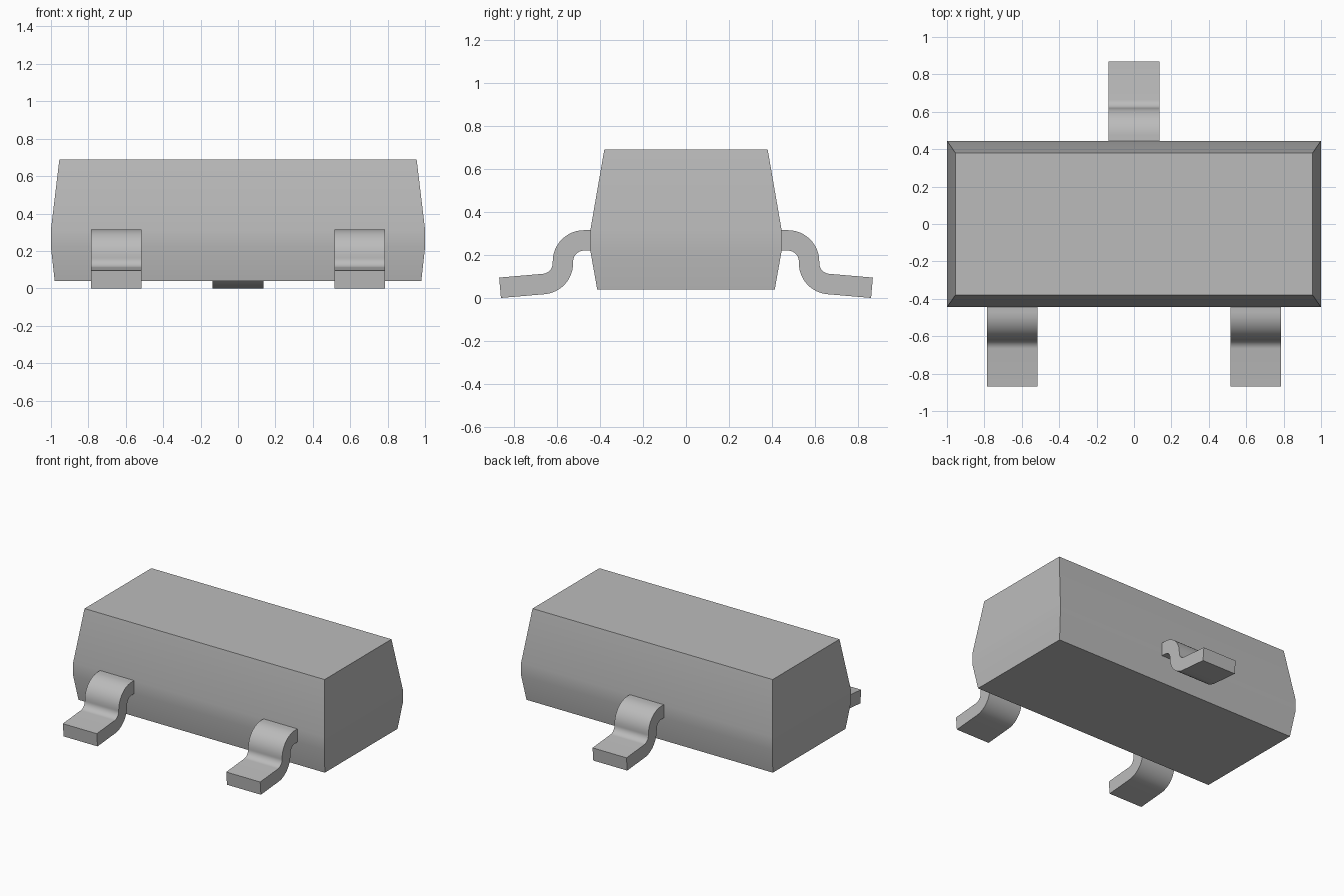
import bpy, bmesh
from math import sin, cos, radians
from mathutils import Vector

cube = bpy.data.objects.get("Cube")
if cube:
    bpy.data.objects.remove(cube, do_unlink=True)

grey = bpy.data.materials.new("neutral grey")
grey.use_nodes = True
colour = (0.5, 0.5, 0.5, 1)
grey.diffuse_color = colour
grey.node_tree.nodes["Principled BSDF"].inputs["Base Color"].default_value = colour


def finish(name, bm):
    bmesh.ops.recalc_face_normals(bm, faces=bm.faces)
    mesh = bpy.data.meshes.new(name)
    bm.to_mesh(mesh)
    bm.free()
    mesh.materials.append(grey)
    obj = bpy.data.objects.new(name, mesh)
    bpy.context.collection.objects.link(obj)
    bpy.ops.object.select_all(action='DESELECT')
    obj.select_set(True)
    bpy.context.view_layer.objects.active = obj
    bpy.ops.object.shade_smooth_by_angle(angle=radians(30))
    return obj


# Moulded body: stacked rectangles, tapering above and below the lead line
def make_body():
    levels = [(0.04, 0.98, 0.413), (0.22, 1.0, 0.445),
              (0.315, 1.0, 0.445), (0.69, 0.955, 0.38)]
    bm = bmesh.new()
    rings = [[bm.verts.new((sx * hx, sy * hy, z))
              for sx, sy in ((-1, -1), (1, -1), (1, 1), (-1, 1))]
             for z, hx, hy in levels]
    for low, high in zip(rings, rings[1:]):
        for i in range(4):
            j = (i + 1) % 4
            bm.faces.new((low[i], low[j], high[j], high[i]))
    bm.faces.new(rings[0])
    bm.faces.new(rings[-1])
    finish("body", bm)


# Bent lead: a constant-thickness strip following two arcs
def lead_profile(thickness=0.095, radius=0.0975, steps=12):
    line = [(Vector((0.42, 0.2675)), Vector((0, 1)))]
    for i in range(steps + 1):
        a = radians(90 - 90 * i / steps)
        n = Vector((cos(a), sin(a)))
        line.append((Vector((0.475, 0.17)) + n * radius, n))
    for i in range(steps + 1):
        a = radians(180 + 85 * i / steps)
        n = Vector((cos(a), sin(a)))
        line.append((Vector((0.67, 0.162)) + n * radius, -n))
    line.append((Vector((0.865, 0.0475)), line[-1][1]))
    half = thickness / 2
    return [(p + n * half, p - n * half) for p, n in line]


def make_lead(name, x, side, width=0.27):
    bm = bmesh.new()
    rows = []
    for top, bottom in lead_profile():
        rows.append([bm.verts.new((x + s * width / 2, side * p.x, max(p.y, 0)))
                     for s, p in ((-1, top), (1, top), (1, bottom), (-1, bottom))])
    for a, b in zip(rows, rows[1:]):
        for i in range(4):
            j = (i + 1) % 4
            bm.faces.new((a[i], a[j], b[j], b[i]))
    bm.faces.new(rows[0])
    bm.faces.new(rows[-1])
    finish(name, bm)


make_body()
make_lead("front_right_lead", -0.65, -1)
make_lead("front_left_lead", 0.65, -1)
make_lead("back_lead", 0, 1)
